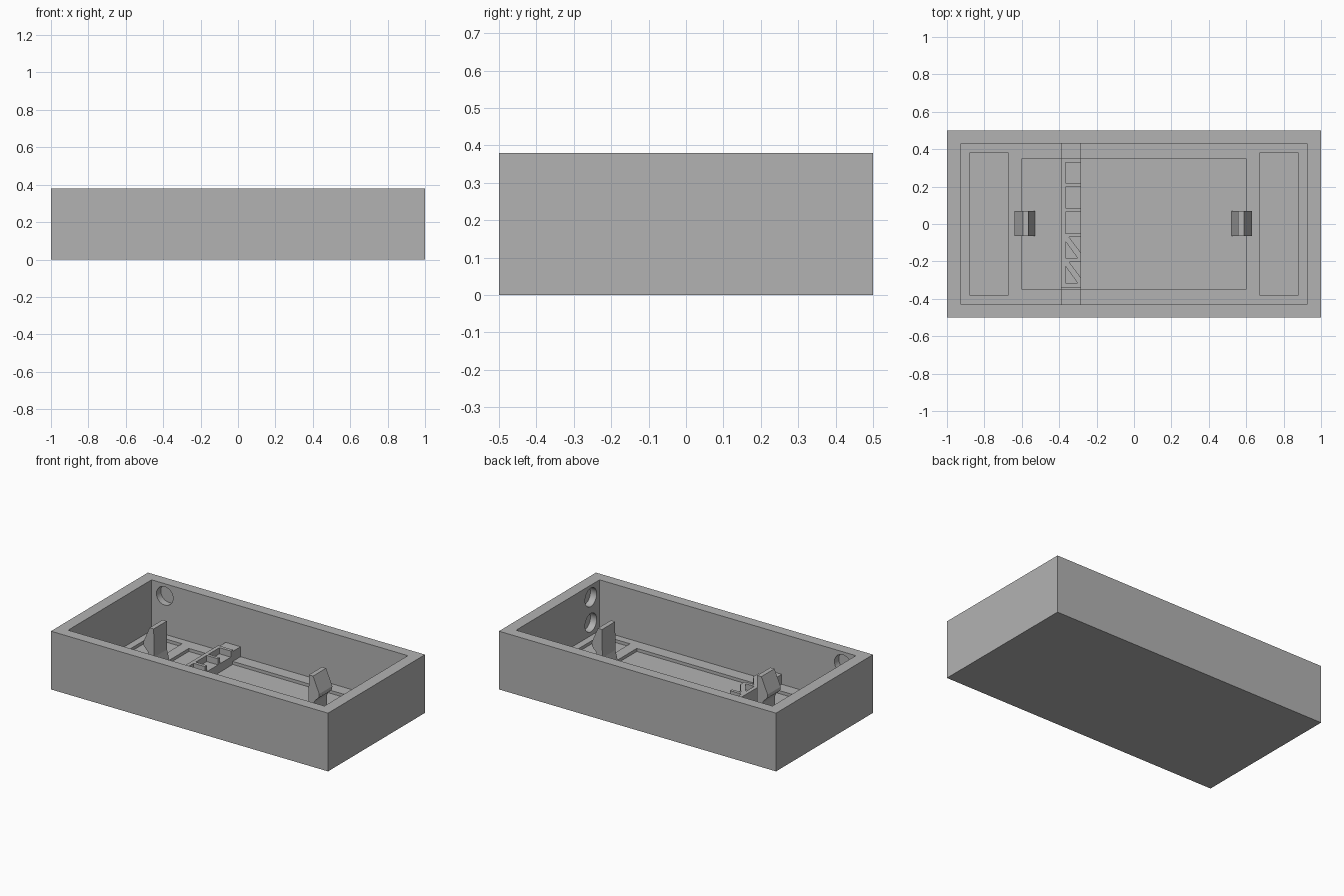
import bpy, bmesh, math
from mathutils import Matrix, Vector

if "Cube" in bpy.data.objects:
    bpy.data.objects.remove(bpy.data.objects["Cube"])

grey = bpy.data.materials.new("plain grey")
grey.diffuse_color = (0.45, 0.45, 0.45, 1)
grey.use_nodes = True
grey.node_tree.nodes["Principled BSDF"].inputs["Base Color"].default_value = grey.diffuse_color


def finish(name, bm):
    bmesh.ops.recalc_face_normals(bm, faces=bm.faces)
    mesh = bpy.data.meshes.new(name)
    bm.to_mesh(mesh)
    bm.free()
    mesh.materials.append(grey)
    ob = bpy.data.objects.new(name, mesh)
    bpy.context.collection.objects.link(ob)
    return ob


def add_box(bm, x0, x1, y0, y1, z0, z1):
    size = Matrix.Diagonal((x1 - x0, y1 - y0, z1 - z0, 1))
    mid = Matrix.Translation(((x0 + x1) / 2, (y0 + y1) / 2, (z0 + z1) / 2))
    bmesh.ops.create_cube(bm, size=1, matrix=mid @ size)


def box(name, *dims):
    bm = bmesh.new()
    add_box(bm, *dims)
    return finish(name, bm)


def prism(name, pts, direction):
    """Extrude a flat outline along a direction."""
    bm = bmesh.new()
    face = bm.faces.new([bm.verts.new(p) for p in pts])
    ext = bmesh.ops.extrude_face_region(bm, geom=[face])
    verts = [g for g in ext["geom"] if isinstance(g, bmesh.types.BMVert)]
    bmesh.ops.translate(bm, vec=direction, verts=verts)
    return finish(name, bm)


def cut(target, cutter):
    mod = target.modifiers.new("cut", "BOOLEAN")
    mod.operation = "DIFFERENCE"
    mod.solver = "EXACT"
    mod.object = cutter
    bpy.context.view_layer.objects.active = target
    bpy.ops.object.modifier_apply(modifier=mod.name)
    bpy.data.objects.remove(cutter)


# Open tray with a raised floor
FLOOR, SUNK = 0.05, 0.03
tray = box("tray", -1, 1, -0.5, 0.5, 0, 0.38)
cut(tray, box("cavity", -0.925, 0.925, -0.43, 0.43, FLOOR, 0.6))

# Shallow floor recesses: one long, one at each end
for dims in ((-0.60, 0.60, -0.35, 0.35), (-0.88, -0.67, -0.38, 0.38), (0.67, 0.88, -0.38, 0.38)):
    cut(tray, box("recess", *dims, SUNK, 0.2))

# Blind round holes in the inside walls
for pos, axis in (((-0.83, 0.43, 0.30), "Y"), ((-0.83, -0.43, 0.30), "Y"),
                  ((0.925, -0.34, 0.30), "X"), ((0.925, -0.34, 0.135), "X")):
    bm = bmesh.new()
    turn = Matrix.Rotation(math.pi / 2, 4, "X" if axis == "Y" else "Y")
    bmesh.ops.create_cone(bm, cap_ends=True, segments=32, radius1=0.06, radius2=0.06,
                          depth=0.09, matrix=Matrix.Translation(pos) @ turn)
    cut(tray, finish("hole", bm))
bpy.context.view_layer.objects.active = tray
tray.select_set(True)
bpy.ops.object.shade_smooth_by_angle(angle=math.radians(30))

# Cross bar between the long walls, with higher ends
XL, XR, TOP, SEAT = -0.39, -0.283, 0.125, 0.085
box("cross_bar", XL, XR, -0.43, 0.43, SUNK, SEAT)
for s in (-1, 1):
    y0, y1 = sorted((s * 0.35, s * 0.43))
    box("cross_bar_end", XL, XR, y0, y1, SEAT, 0.115)

# Comb of compartments on the bar
box("comb_back", XL, -0.365, -0.342, 0.352, SEAT, TOP)
edges = [0.352, 0.33, 0.218, 0.198, 0.085, 0.064, -0.05, -0.07, -0.182, -0.203, -0.315, -0.342]
for hi, lo in zip(edges[::2], edges[1::2]):
    box("comb_divider", -0.365, XR, lo, hi, SEAT, TOP)

# Slanted ribs in the two front compartments
for y in (-0.07, -0.203):
    pts = [(-0.365, y), (-0.347, y), (XR, y - 0.085), (XR, y - 0.112),
           (-0.302, y - 0.112), (-0.365, y - 0.025)]
    prism("slanted_rib", [(px, py, SEAT) for px, py in pts], Vector((0, 0, TOP - SEAT)))

# Snap hooks facing outwards
profile = [(0.525, SUNK), (0.558, 0.16), (0.56, 0.345), (0.59, 0.345), (0.635, 0.24),
           (0.633, 0.22), (0.622, 0.205), (0.605, 0.19), (0.595, 0.17), (0.595, SUNK)]
for s, name in ((-1, "left_hook"), (1, "right_hook")):
    prism(name, [(s * px - 0.003, -0.065, pz) for px, pz in profile], Vector((0, 0.135, 0)))
